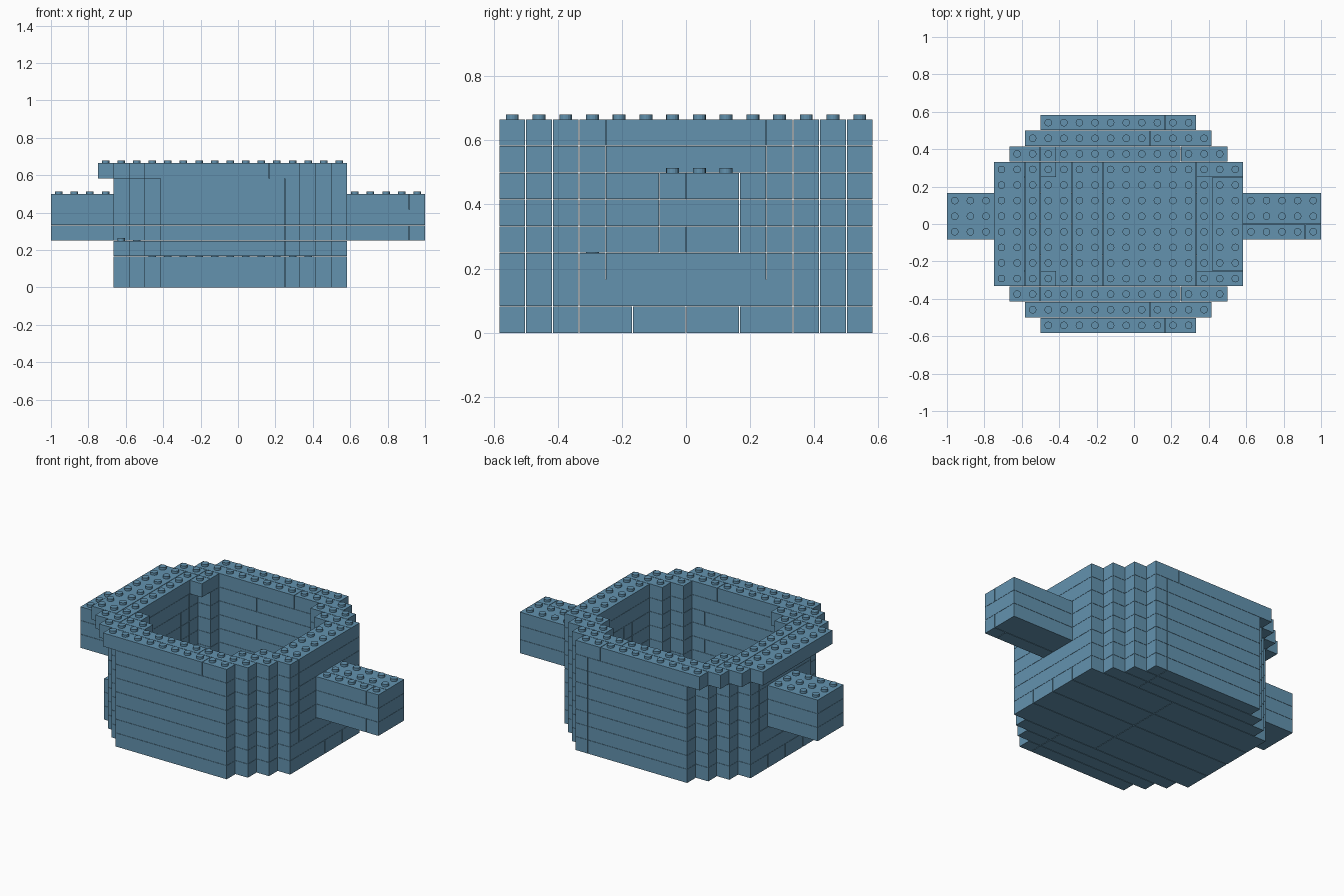
import bpy, bmesh, math
from mathutils import Matrix

if "Cube" in bpy.data.objects:
    bpy.data.objects.remove(bpy.data.objects["Cube"])

U = 1 / 12          # one grid cell (also one layer height)
GAP = 0.0014        # hairline joint between bricks
STUD_R, STUD_H = 0.02, 0.0145

blue = bpy.data.materials.new("steel blue")
blue.diffuse_color = (0.125, 0.29, 0.43, 1)
blue.use_nodes = True
blue.node_tree.nodes["Principled BSDF"].inputs["Base Color"].default_value = blue.diffuse_color

parts = {}          # part name -> list of bricks (layer, i0, i1, j0, j1)
filled = set()      # occupied cells


def brick(part, layer, i0, i1, j0, j1):
    parts.setdefault(part, []).append((layer, i0, i1, j0, j1))
    filled.update((layer, i, j) for i in range(i0, i1) for j in range(j0, j1))


def row(part, layer, j, *cuts):
    """One row of bricks, cut at the given columns."""
    for a, b in zip(cuts, cuts[1:]):
        brick(part, layer, a, b, j, j + 1)


# Floor: two solid layers with stepped corners
for layer in (0, 1):
    for k in range(3):
        for j in (k, 13 - k):
            row("pot_floor", layer, j, 7 - k, 15, 16 + k)
for j0, j1 in ((3, 5), (5, 7), (7, 9), (9, 11)):
    brick("pot_floor", 0, 4, 12, j0, j1)
    brick("pot_floor", 0, 12, 19, j0, j1)
for i0, i1 in ((4, 6), (6, 8), (8, 10), (10, 16), (16, 19)):
    brick("pot_floor", 1, i0, i1, 3, 11)

# Walls: stepped ring, broken by the handles on layers 3 to 5
for layer in range(2, 7):
    for front in (True, False):
        J = (lambda k: k) if front else (lambda k: 13 - k)
        row("pot_wall", layer, J(0), 7, 15, 16)
        row("pot_wall", layer, J(1), 6, 14 if layer % 2 else 10, 17)
        row("pot_wall", layer, J(2), 5, 7)
        row("pot_wall", layer, J(2), 15, 18)
        if not front or layer < 3:      # open notch at the front left corner
            row("pot_wall", layer, J(3), 4, 6)
        row("pot_wall", layer, J(3), 16, 19)
    spans = ((4, 6), (9, 10)) if 3 <= layer <= 5 else ((4, 10),)
    for j0, j1 in spans:
        brick("pot_wall", layer, 4, 6, j0, j1)
        brick("pot_wall", layer, 17, 19, j0, j1)

# Handles: three layers, running through the wall
for layer in (3, 4, 5):
    brick("left_handle", layer, 0, 6, 6, 9)
    if layer == 4:
        brick("right_handle", layer, 17, 24, 6, 9)
    else:
        brick("right_handle", layer, 17, 24, 7, 9)
        row("right_handle", layer, 6, 17, 23, 24)

# Rim: overhangs by one cell on the left as a pouring lip
for j0, j1, inner in ((0, 1, 8), (13, 12, 7)):
    row("rim", 7, j0, 6, 14, 16)
    row("rim", 7, j1, 5, 13, 17)
for j, inner in ((2, 8), (11, 7)):
    row("rim", 7, j, 4, 6, inner)
    row("rim", 7, j, 15, 18)
for j in (3, 10):
    row("rim", 7, j, 6, 7)
    row("rim", 7, j, 16, 19)
brick("rim", 7, 3, 5, 3, 11)
brick("rim", 7, 5, 6, 3, 11)
brick("rim", 7, 17, 19, 4, 10)

# Build each part as one mesh of bricks with studs on every open top cell
for name, bricks in parts.items():
    bm = bmesh.new()
    for layer, i0, i1, j0, j1 in bricks:
        size = ((i1 - i0) * U - 2 * GAP, (j1 - j0) * U - 2 * GAP, U - GAP)
        mid = ((i0 + i1) / 2 * U - 1, ((j0 + j1) / 2 - 7) * U,
               layer * U + size[2] / 2)
        bmesh.ops.create_cube(
            bm, size=1, matrix=Matrix.Translation(mid) @ Matrix.Diagonal((*size, 1)))
        for i in range(i0, i1):
            for j in range(j0, j1):
                if (layer + 1, i, j) in filled:
                    continue
                spot = ((i + 0.5) * U - 1, (j - 6.5) * U,
                        (layer + 1) * U - GAP + STUD_H / 2)
                bmesh.ops.create_cone(
                    bm, cap_ends=True, segments=16, radius1=STUD_R,
                    radius2=STUD_R, depth=STUD_H, matrix=Matrix.Translation(spot))
    mesh = bpy.data.meshes.new(name)
    bm.to_mesh(mesh)
    bm.free()
    mesh.materials.append(blue)
    obj = bpy.data.objects.new(name, mesh)
    bpy.context.collection.objects.link(obj)
